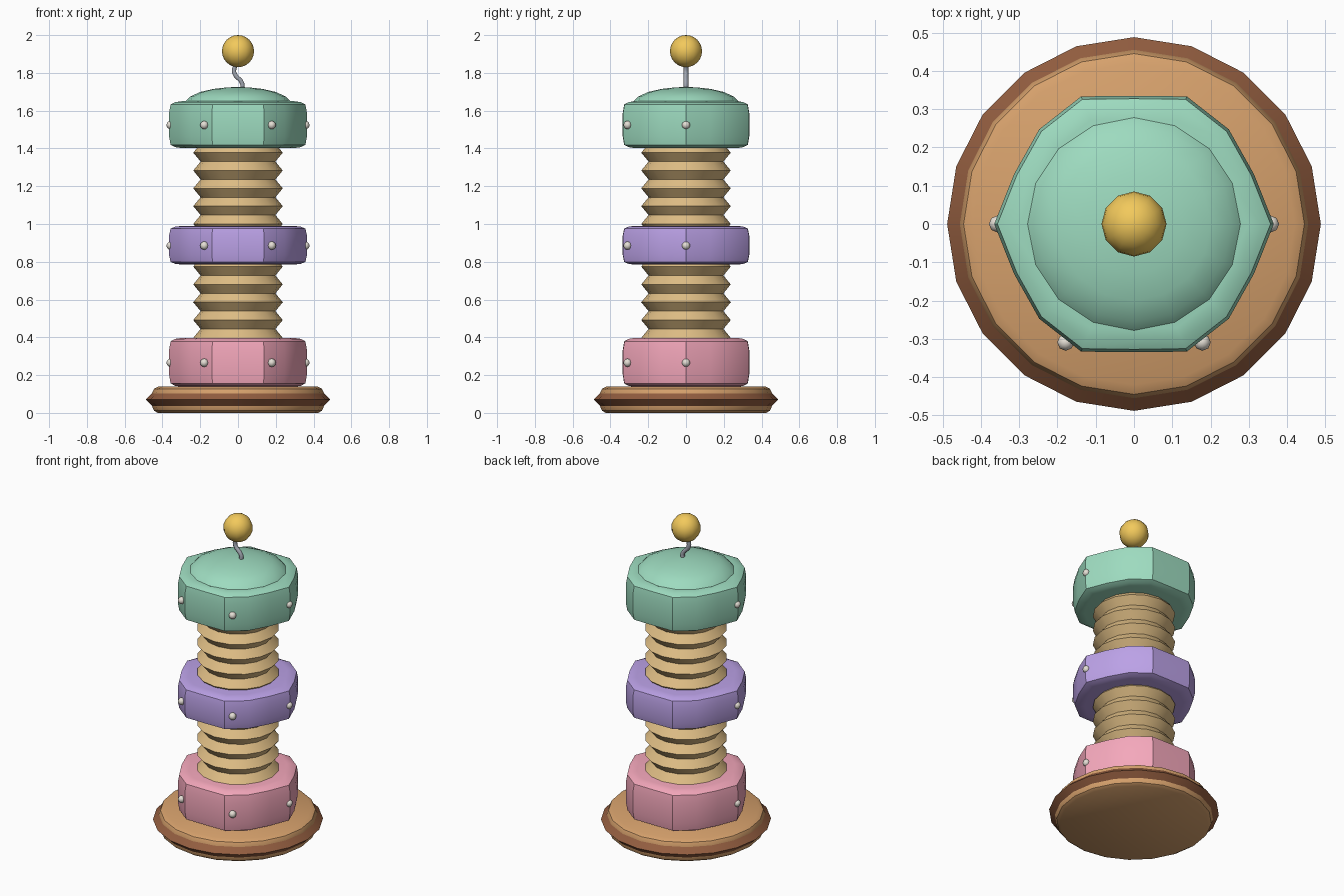
import bpy, bmesh, math
from mathutils import Vector

if "Cube" in bpy.data.objects:
    bpy.data.objects.remove(bpy.data.objects["Cube"])


def material(name, rgb):
    m = bpy.data.materials.new(name)
    m.diffuse_color = [(c / 255) ** 2.2 for c in rgb] + [1]
    m.use_nodes = True
    m.node_tree.nodes["Principled BSDF"].inputs["Base Color"].default_value = m.diffuse_color
    return m


WOOD = material("wood", (214, 160, 108))
DARK = material("dark_wood", (146, 94, 66))
TAN = material("tan", (222, 188, 132))
PINK = material("pink", (244, 166, 186))
PURPLE = material("purple", (186, 160, 230))
GREEN = material("green", (156, 218, 190))
GOLD = material("gold", (242, 200, 92))
PEARL = material("pearl", (228, 222, 212))
STEEL = material("steel", (160, 165, 175))


def finish(bm, name, mat, angle=35):
    bmesh.ops.recalc_face_normals(bm, faces=bm.faces)
    me = bpy.data.meshes.new(name)
    bm.to_mesh(me)
    bm.free()
    me.materials.append(mat)
    me.shade_smooth()
    me.set_sharp_from_angle(angle=math.radians(angle))
    ob = bpy.data.objects.new(name, me)
    bpy.context.collection.objects.link(ob)
    return ob


def lathe(name, profile, sides, mat, wave=0.0, loop=False):
    """Spin (radius, z) points; wave pulls the outline towards a hexagon."""
    bm = bmesh.new()
    rings = []
    for r, z in profile:
        ring = []
        for i in range(sides):
            a = math.tau * i / sides
            k = r * (1 + wave * math.cos(6 * a))
            ring.append(bm.verts.new((k * math.cos(a), k * math.sin(a), z)))
        rings.append(ring)
    pairs = list(zip(rings, rings[1:]))
    if loop:
        pairs.append((rings[-1], rings[0]))
    else:
        bm.faces.new(rings[0])
        bm.faces.new(rings[-1])
    for lo, hi in pairs:
        for i in range(sides):
            j = (i + 1) % sides
            bm.faces.new((lo[i], lo[j], hi[j], hi[i]))
    return finish(bm, name, mat)


def ball(name, loc, radius, segs, rings, mat):
    bm = bmesh.new()
    bmesh.ops.create_uvsphere(bm, u_segments=segs, v_segments=rings, radius=radius)
    bmesh.ops.translate(bm, verts=bm.verts, vec=Vector(loc))
    return finish(bm, name, mat, 60)


# Round base and its diamond-section rim
lathe("base", [(0.425, 0), (0.445, 0.012), (0.455, 0.035), (0.455, 0.105),
               (0.445, 0.127), (0.42, 0.14)], 20, WOOD)
lathe("base_rim", [(0.455, 0.037), (0.488, 0.07), (0.455, 0.103), (0.422, 0.07)],
      20, DARK, loop=True)

# Three soft hexagonal body segments, each with four studs
for name, z0, z1, mat in (("lower", 0.138, 0.397, PINK),
                          ("middle", 0.785, 0.99, PURPLE),
                          ("upper", 1.402, 1.65, GREEN)):
    prof = [(0.285, 0), (0.318, 0.02), (0.342, 0.07), (0.35, 0.25),
            (0.35, 0.75), (0.342, 0.93), (0.318, 0.98), (0.285, 1)]
    lathe(name + "_body", [(r, z0 + t * (z1 - z0)) for r, t in prof], 16, mat, 0.043)
    for i in range(4):
        a = math.pi + i * math.pi / 3
        ball(f"{name}_stud_{i + 1}",
             (0.357 * math.cos(a), 0.357 * math.sin(a), (z0 + z1) / 2 - 0.002),
             0.022, 8, 6, PEARL)

# Pleated bellows between the segments
for name, z in (("lower_bellows", 0.397), ("upper_bellows", 1.0)):
    lathe(name, [(0.237 if i % 2 else 0.198, z + (i - 1) * 0.0472) for i in range(11)],
          16, TAN)

# Shallow dome cap
lathe("dome", [(0.278, 1.63), (0.278, 1.65), (0.255, 1.674), (0.2, 1.699),
               (0.13, 1.715), (0.06, 1.723), (0.01, 1.725)], 16, GREEN)

# Bent wire carrying the gold ball
cu = bpy.data.curves.new("wire", 'CURVE')
cu.dimensions = '3D'
cu.bevel_depth = 0.013
cu.bevel_resolution = 1
cu.resolution_u = 4
cu.use_fill_caps = True
sp = cu.splines.new('BEZIER')
pts = [(0.02, 1.70), (0.022, 1.745), (-0.02, 1.80), (-0.012, 1.85)]
sp.bezier_points.add(len(pts) - 1)
for bp, (x, z) in zip(sp.bezier_points, pts):
    bp.co = (x, 0, z)
    bp.handle_left_type = bp.handle_right_type = 'AUTO'
cu.materials.append(STEEL)
bpy.context.collection.objects.link(bpy.data.objects.new("wire", cu))
ball("top_ball", (0, 0, 1.915), 0.085, 12, 12, GOLD)
